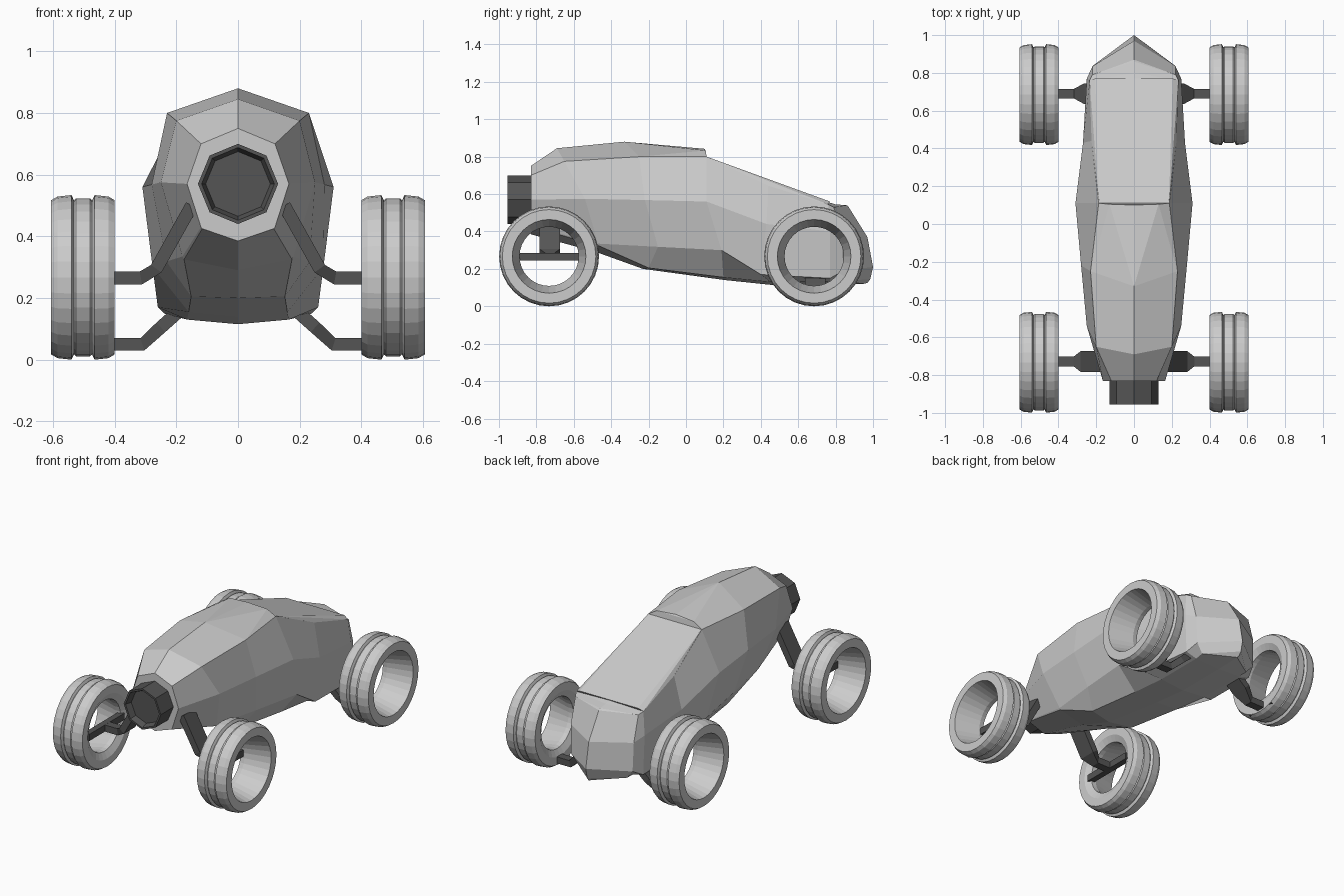
import bpy, bmesh
from math import sin, cos, pi

if "Cube" in bpy.data.objects:
    bpy.data.objects.remove(bpy.data.objects["Cube"])

dark = bpy.data.materials.new("dark_metal")
dark.diffuse_color = (0.09, 0.09, 0.09, 1)
dark.use_nodes = True
dark.node_tree.nodes["Principled BSDF"].inputs["Base Color"].default_value = dark.diffuse_color


def finish(name, bm, mat=None):
    bmesh.ops.remove_doubles(bm, verts=bm.verts, dist=0.0005)
    bmesh.ops.recalc_face_normals(bm, faces=bm.faces)
    me = bpy.data.meshes.new(name)
    bm.to_mesh(me)
    bm.free()
    ob = bpy.data.objects.new(name, me)
    bpy.context.collection.objects.link(ob)
    if mat:
        me.materials.append(mat)
    return ob


def loft(bm, rings, cap=True, closed=True):
    rows = [[bm.verts.new(p) for p in r] for r in rings]
    n = len(rows[0])
    for a, b in zip(rows, rows[1:]):
        for i in range(n):
            j = (i + 1) % n
            bm.faces.new((a[i], a[j], b[j], b[i]))
    if cap:
        bm.faces.new(rows[0])
        bm.faces.new(rows[-1])


def wedge(name, half):
    # convex solid from points mirrored across x
    bm = bmesh.new()
    for x, y, z in half:
        for s in ((1, -1) if x else (1,)):
            bm.verts.new((s * x, y, z))
    res = bmesh.ops.convex_hull(bm, input=bm.verts)
    bmesh.ops.dissolve_limit(bm, angle_limit=0.03, verts=bm.verts, edges=bm.edges)
    return finish(name, bm)


# body shell: rails run from nose to tail, tail closes on the centre line
ridge = [(0, -.83, .75), (0, -.69, .845), (0, -.33, .88), (0, .12, .795),
         (0, .44, .65), (0, .80, .545), (0, .86, .54), (0, .86, .54)]
shoulder = [(.12, -.83, .70), (.20, -.65, .775), (.23, -.25, .80), (.187, .11, .80),
            (.225, .44, .645), (.235, .76, .545), (.22, .79, .53), (0, .87, .53)]
waist = [(.165, -.83, .57), (.25, -.54, .575), (.28, -.22, .568), (.31, .11, .56),
         (.27, .43, .44), (.25, .77, .40), (.22, .835, .37), (0, .97, .37)]
sill = [(.12, -.83, .43), (.18, -.47, .335), (.232, -.15, .318), (.277, .19, .30),
        (.26, .40, .17), (.24, .77, .15), (.215, .84, .19), (0, 1.0, .21)]
chine = [(.116, -.83, .425), (.175, -.47, .325), (.152, -.20, .205), (.16, .20, .155),
         (.165, .45, .13), (.165, .77, .13), (.17, .83, .135), (0, .985, .145)]
keel = [(0, -.83, .385), (0, -.48, .29), (0, -.23, .20), (0, .21, .14),
        (0, .45, .115), (0, .78, .115), (0, .95, .12), (0, .97, .125)]
half = [shoulder, waist, sill, chine]
rings = []
for i in range(len(ridge)):
    right = [r[i] for r in half]
    left = [(-x, y, z) for x, y, z in reversed(right)]
    rings.append([ridge[i]] + right + [keel[i]] + left)
bm = bmesh.new()
loft(bm, rings, cap=False)
bm.verts.ensure_lookup_table()
bm.faces.new(bm.verts[:10])
bmesh.ops.dissolve_degenerate(bm, dist=0.0005, edges=bm.edges)
finish("body_shell", bm)

# raised cowl with rear lip, and bevelled deck behind it
wedge("cowl", [(0, -.33, .88), (.23, -.25, .80), (.187, .11, .80), (.13, .105, .833), (0, .10, .842)])
wedge("rear_deck", [(.185, .11, .80), (.205, .77, .56), (.235, .76, .545), (.225, .44, .645)])

# octagonal headlight with a recessed face
bm = bmesh.new()
loft(bm, [[(r * sin(k * pi / 4), y, .57 + r * cos(k * pi / 4)) for k in range(8)]
          for y, r in ((-.80, .13), (-.955, .13), (-.955, .118), (-.915, .105))])
finish("headlight", bm, dark)

# wheels: hollow grooved tyre profile (x, radius)
profile = [(.40, .25), (.42, .262), (.465, .267), (.473, .25), (.48, .256), (.525, .256),
           (.532, .25), (.54, .267), (.585, .262), (.606, .25), (.606, .197), (.45, .158),
           (.42, .16), (.40, .20)]
SEG = 32


def wheel(name, s, cy):
    bm = bmesh.new()
    rings = []
    for k in range(SEG + 1):
        a = 2 * pi * k / SEG
        rings.append([(s * x, cy + r * cos(a), .267 + r * sin(a)) for x, r in profile])
    loft(bm, rings, cap=False)
    finish(name, bm)


# bent suspension arms: path of (x, z, half width along y)
def arm(name, s, cy, path, t=.021):
    bm = bmesh.new()
    rings = []
    for i, (x, z, w) in enumerate(path):
        x0, z0, _ = path[max(i - 1, 0)]
        x1, z1, _ = path[min(i + 1, len(path) - 1)]
        d = ((x1 - x0) ** 2 + (z1 - z0) ** 2) ** .5
        nx, nz = -(z1 - z0) / d * t, (x1 - x0) / d * t
        rings.append([(s * (x + e * nx), cy + f * w, z + e * nz)
                      for e, f in ((1, 1), (1, -1), (-1, -1), (-1, 1))])
    loft(bm, rings)
    finish(name, bm, dark)


def bar(name, s, cy, z, length):
    bm = bmesh.new()
    loft(bm, [[(s * x, cy + e * length / 2, z + h) for x, h in
               ((.402, -.021), (.44, -.021), (.44, .021), (.402, .021))] for e in (-1, 1)])
    finish(name, bm, dark)


front_path = [(.42, .265, .026), (.315, .265, .026), (.265, .295, .055), (.15, .50, .055)]
rear_path = [(.42, .05, .026), (.31, .05, .026), (.25, .105, .055), (.16, .185, .055)]
for s, side in ((1, "right"), (-1, "left")):
    wheel("front_wheel_" + side, s, -.732)
    wheel("rear_wheel_" + side, s, .685)
    arm("front_arm_" + side, s, -.728, front_path)
    arm("rear_arm_" + side, s, .69, rear_path)
    bar("front_wheel_bar_" + side, s, -.732, .265, .35)
    bar("rear_wheel_bar_" + side, s, .685, .05, .2)
